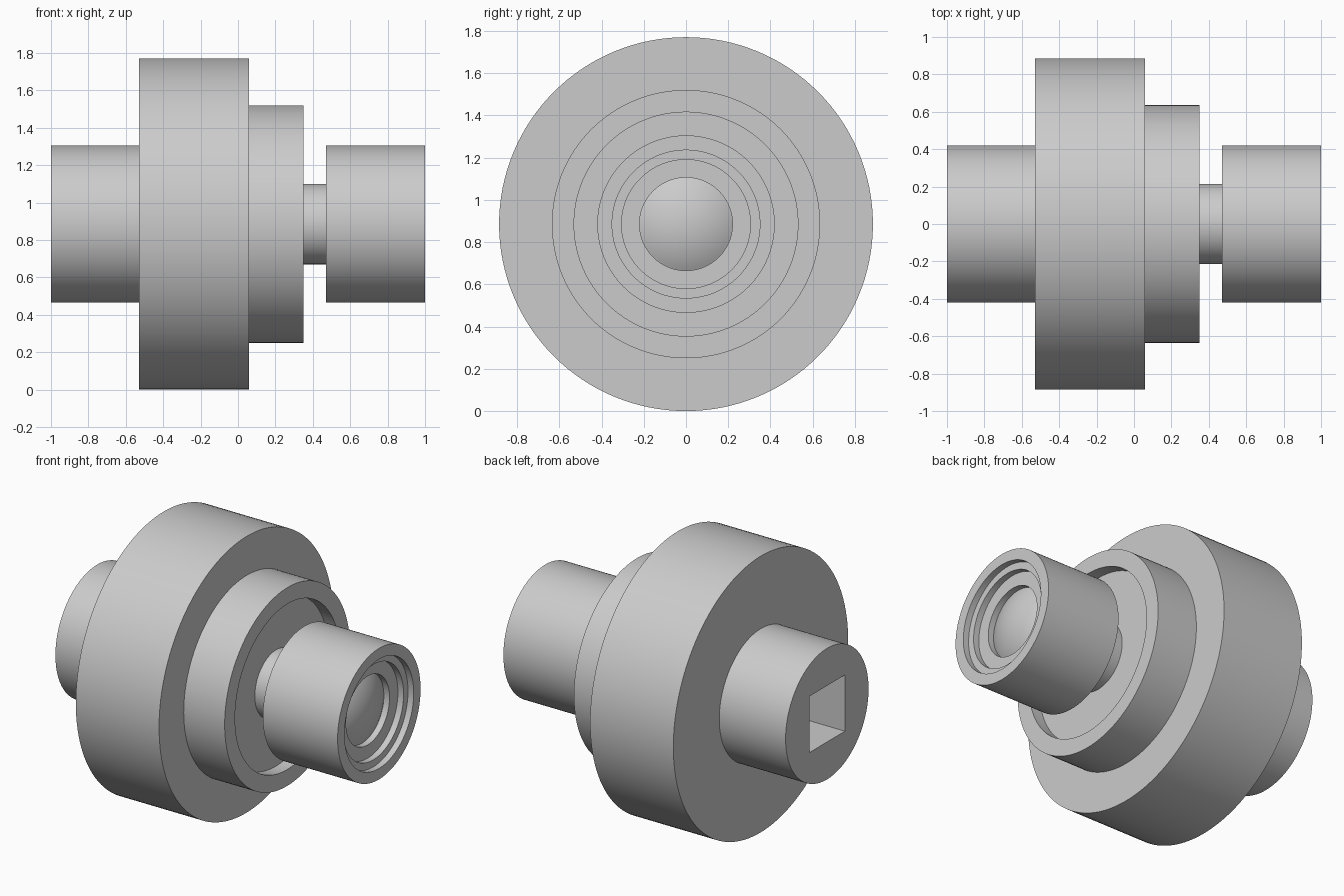
import bpy, bmesh, math
from mathutils import Matrix, Vector

cube = bpy.data.objects.get("Cube")
if cube:
    bpy.data.objects.remove(cube, do_unlink=True)

AXIS_Z = 0.885
SEGMENTS = 128

grey = bpy.data.materials.new("light grey")
grey.use_nodes = True
grey.diffuse_color = (0.6, 0.6, 0.6, 1)
grey.node_tree.nodes["Principled BSDF"].inputs["Base Color"].default_value = (0.6, 0.6, 0.6, 1)


def finish(name, bm):
    bmesh.ops.remove_doubles(bm, verts=bm.verts, dist=1e-5)
    bmesh.ops.recalc_face_normals(bm, faces=bm.faces)
    mesh = bpy.data.meshes.new(name)
    bm.to_mesh(mesh)
    bm.free()
    obj = bpy.data.objects.new(name, mesh)
    bpy.context.collection.objects.link(obj)
    mesh.materials.append(grey)
    return obj


def lathe(name, profile):
    """Spin (x, radius) points about the horizontal shaft axis."""
    bm = bmesh.new()
    verts = [bm.verts.new((x, 0, AXIS_Z + r)) for x, r in profile]
    edges = [bm.edges.new(pair) for pair in zip(verts, verts[1:])]
    bmesh.ops.spin(bm, geom=verts + edges, cent=(0, 0, AXIS_Z), axis=(1, 0, 0),
                   angle=2 * math.pi, steps=SEGMENTS, use_merge=True)
    return finish(name, bm)


def smooth(obj):
    bpy.ops.object.select_all(action='DESELECT')
    obj.select_set(True)
    bpy.context.view_layer.objects.active = obj
    bpy.ops.object.shade_smooth_by_angle(angle=math.radians(30))


# Rear hub, large flange and recessed collar
hub = lathe("flanged_hub", [
    (-1, 0), (-1, 0.42), (-0.53, 0.42), (-0.53, 0.885), (0.06, 0.885),
    (0.06, 0.635), (0.35, 0.635), (0.35, 0.53), (0.27, 0.53), (0.27, 0)])

# Square drive socket in the rear hub
bm = bmesh.new()
bmesh.ops.create_cube(bm, size=1, matrix=Matrix.Translation(Vector((-1, 0, AXIS_Z)))
                      @ Matrix.Diagonal((0.9, 0.36, 0.36, 1)))
cutter = finish("socket_cutter", bm)
cutter.hide_render = True
cutter.hide_viewport = True
socket = hub.modifiers.new("square socket", 'BOOLEAN')
socket.operation = 'DIFFERENCE'
socket.solver = 'EXACT'
socket.object = cutter

# Neck and front barrel with a stepped bore
barrel = lathe("stepped_barrel", [
    (0.27, 0), (0.27, 0.215), (0.47, 0.215), (0.47, 0.42), (1, 0.42), (1, 0.35),
    (0.96, 0.35), (0.96, 0.305), (0.92, 0.305), (0.92, 0.22), (0.88, 0.22), (0.88, 0)])

# Shallow domed button at the bottom of the bore
RIM, RISE, STEPS = 0.22, 0.06, 12
ball = (RIM ** 2 + RISE ** 2) / (2 * RISE)
sweep = math.asin(RIM / ball)
arc = [sweep * (1 - i / STEPS) for i in range(STEPS + 1)]
dome = lathe("domed_button", [
    (0.88 + RISE - ball + ball * math.cos(a), ball * math.sin(a)) for a in arc])

for part in (hub, barrel, dome):
    smooth(part)
